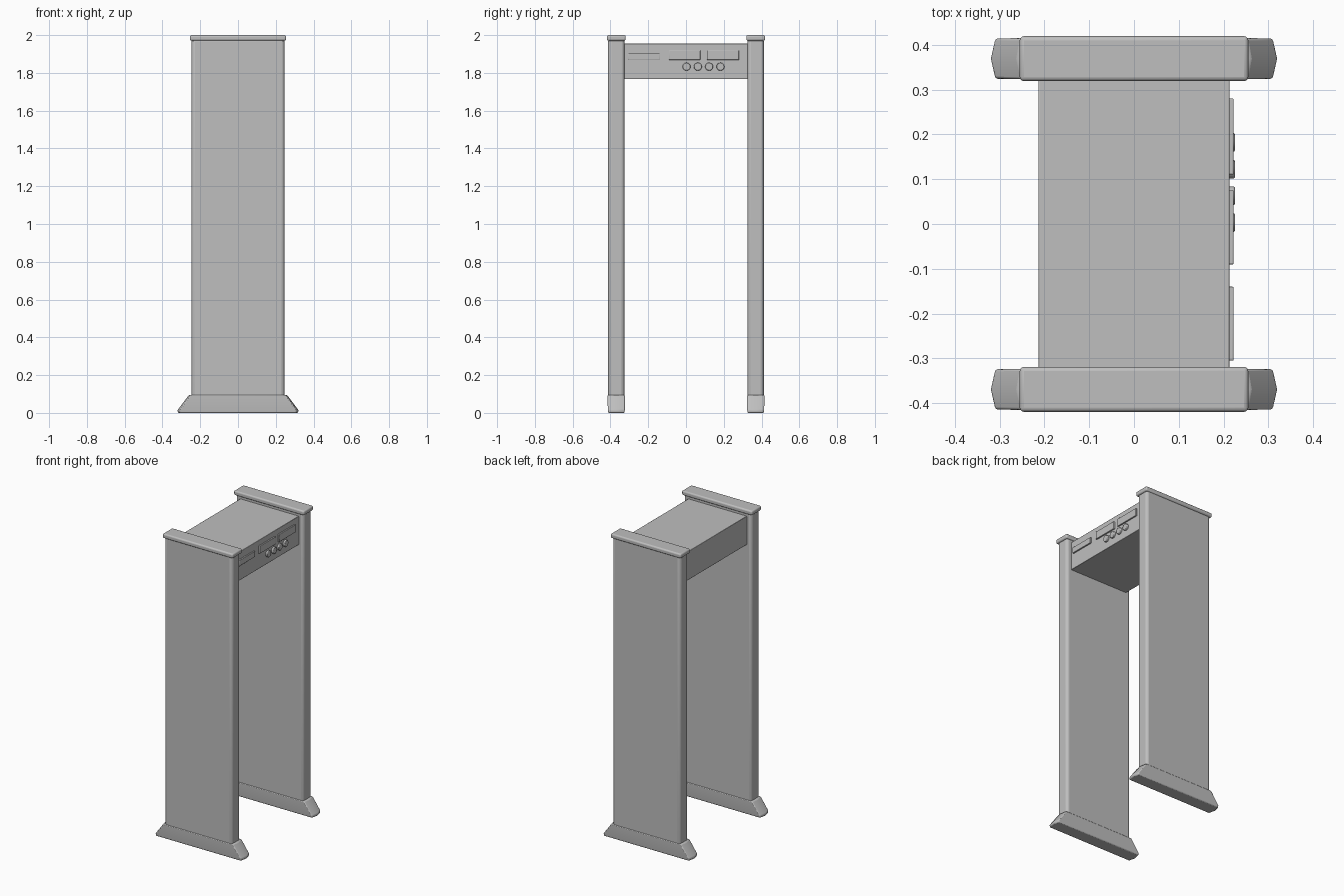
import bpy, bmesh
from math import pi, radians

old = bpy.data.objects.get("Cube")
if old:
    bpy.data.objects.remove(old)

GREY = (0.52, 0.52, 0.52, 1)
grey = bpy.data.materials.new("light grey")
grey.use_nodes = True
grey.diffuse_color = GREY
grey.node_tree.nodes["Principled BSDF"].inputs["Base Color"].default_value = GREY


def finish(obj, bevel=0.0, segments=3):
    obj.data.materials.append(grey)
    if bevel:
        mod = obj.modifiers.new("rounded edges", "BEVEL")
        mod.width, mod.segments = bevel, segments
        mod.limit_method, mod.angle_limit = "ANGLE", radians(30)
    bpy.ops.object.select_all(action="DESELECT")
    obj.select_set(True)
    bpy.context.view_layer.objects.active = obj
    bpy.ops.object.shade_smooth_by_angle(angle=radians(35))
    return obj


def loft(name, layers, bevel=0.0, segments=3):
    """Solid through a stack of outlines, each a (z, [(x, y), ...]) layer."""
    bm = bmesh.new()
    rings = [[bm.verts.new((x, y, z)) for x, y in pts] for z, pts in layers]
    for low, high in zip(rings, rings[1:]):
        for i in range(len(low)):
            j = (i + 1) % len(low)
            bm.faces.new((low[i], low[j], high[j], high[i]))
    bm.faces.new(rings[0][::-1])
    bm.faces.new(rings[-1])
    mesh = bpy.data.meshes.new(name)
    bm.to_mesh(mesh)
    bm.free()
    obj = bpy.data.objects.new(name, mesh)
    bpy.context.collection.objects.link(obj)
    return finish(obj, bevel, segments)


def box(name, x, y, z, bevel=0.0, segments=3):
    outline = [(x[0], y[0]), (x[1], y[0]), (x[1], y[1]), (x[0], y[1])]
    return loft(name, [(z[0], outline), (z[1], outline)], bevel, segments)


def pointed(end, tip, half, cy):
    """Plan outline with shallow pointed ends."""
    return [(-end, cy - half), (end, cy - half), (tip, cy),
            (end, cy + half), (-end, cy + half), (-tip, cy)]


# Two upright panels, each with a cap and a flared foot
for side, cy in (("front", -0.369), ("back", 0.369)):
    box(side + "_panel", (-0.246, 0.246), (cy - 0.043, cy + 0.043), (0.03, 1.985), 0.018, 4)
    box(side + "_cap", (-0.255, 0.255), (cy - 0.05, cy + 0.05), (1.97, 2.0), 0.009)
    loft(side + "_foot", [(0, pointed(0.308, 0.318, 0.043, cy)),
                          (0.015, pointed(0.31, 0.32, 0.045, cy)),
                          (0.095, pointed(0.252, 0.26, 0.046, cy))], 0.005, 2)

# Crossbeam housing between the panels
box("crossbeam", (-0.213, 0.213), (-0.335, 0.335), (1.767, 1.955), 0.003, 2)

# Displays on the control side
displays = {"indicator_strip": (-0.305, -0.14, 1.868, 1.906),
            "middle_display": (-0.09, 0.076, 1.869, 1.919),
            "end_display": (0.11, 0.28, 1.869, 1.919)}
for name, (y0, y1, z0, z1) in displays.items():
    box(name, (0.205, 0.222), (y0, y1), (z0, z1), 0.002, 2)

# Row of round buttons below the displays
for i in range(4):
    bpy.ops.mesh.primitive_cylinder_add(vertices=32, radius=0.021, depth=0.02,
                                        location=(0.215, 0.003 + 0.0597 * i, 1.833),
                                        rotation=(0, pi / 2, 0))
    button = bpy.context.object
    button.name = f"button_{i + 1}"
    finish(button, 0.003, 2)
